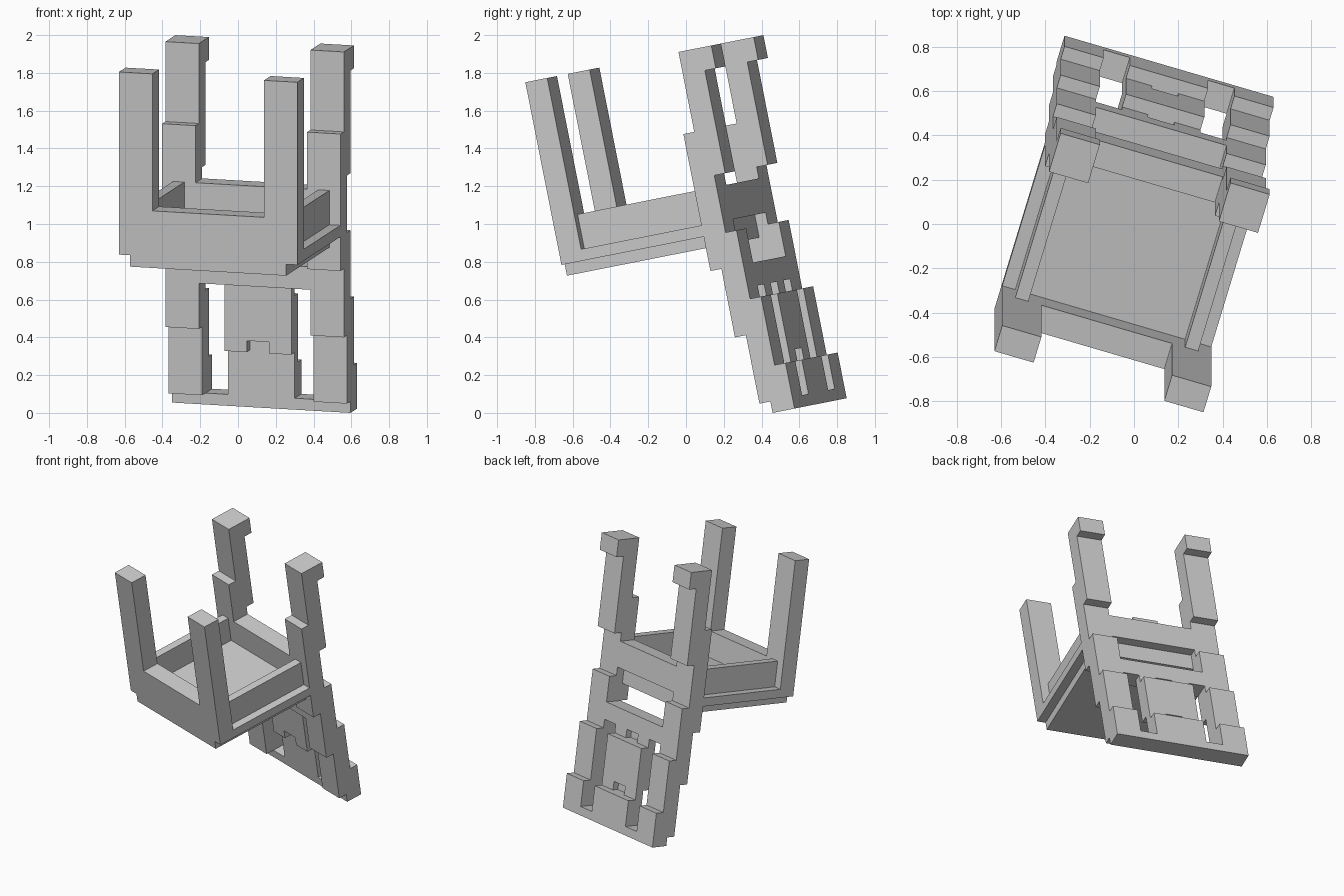
import bpy, bmesh
from math import radians
from mathutils import Matrix, Vector

if "Cube" in bpy.data.objects:
    bpy.data.objects.remove(bpy.data.objects["Cube"])

S = 0.0616                      # grid unit of the blocky chair
# grid axes: u = width (0..16), v = depth (front negative), w = height
ROT = Matrix.Rotation(radians(11.2), 4, 'X') @ Matrix.Rotation(radians(-16.6), 4, 'Z')
parts = []


def prism(name, outline, a, b, axis='u'):
    """Extrude an outline along u (points are v, w) or along v (points are u, w)."""
    bm = bmesh.new()
    ends = []
    for t in (a, b):
        pts = [(t, p, q) if axis == 'u' else (p, t, q) for p, q in outline]
        ends.append([bm.verts.new(Vector(p) * S) for p in pts])
    n = len(outline)
    bm.faces.new(ends[0])
    bm.faces.new(ends[1])
    for i in range(n):
        j = (i + 1) % n
        bm.faces.new((ends[0][i], ends[0][j], ends[1][j], ends[1][i]))
    bmesh.ops.recalc_face_normals(bm, faces=bm.faces)
    bm.transform(ROT)
    me = bpy.data.meshes.new(name)
    bm.to_mesh(me)
    bm.free()
    ob = bpy.data.objects.new(name, me)
    bpy.context.collection.objects.link(ob)
    parts.append(ob)


def box(name, u, v, w):
    prism(name, [(v[0], w[0]), (v[1], w[0]), (v[1], w[1]), (v[0], w[1])], *u)


# stepped rear posts, from backrest tip to rear feet
post = [(3, 0), (3, 1), (2, 1), (2, 7), (1, 7), (1, 13), (0, 13), (0, 25), (1, 25), (1, 32),
        (4, 32), (4, 30), (3, 30), (3, 21), (2, 21), (2, 16), (3, 16), (3, 10),
        (4, 10), (4, 4), (5, 4), (5, 0)]
for side, u in (("left", 0), ("right", 13)):
    prism("rear_post_" + side, post, u, u + 3)

# front legs joined by the front rail
prism("front_legs", [(0, 16), (16, 16), (16, 32), (13, 32), (13, 20), (3, 20), (3, 32), (0, 32)],
      -13, -11, axis='v')

# seat boards and side rails
box("seat_top", (1, 15), (-13, 1), (15, 16))
box("seat_board", (0, 16), (-11, 0), (16, 17))
box("seat_board_end", (3, 13), (0, 1), (16, 17))
for side, u in (("left", 1), ("right", 14)):
    box("side_rail_" + side, (u, u + 1), (-11, 0), (17, 20))

# crossbars between the rear posts
box("rear_rail", (3, 13), (0, 2), (17, 20))
box("backrest_rail", (3, 13), (1, 3), (11, 13))
box("backrest_end", (3, 13), (3, 5), (0, 1))

# stepped centre panel of the backrest, with small notches in its middle strip
strip = [(3, 1), (3, 5), (2, 5), (2, 11), (3, 11), (3, 10), (4, 10), (4, 4), (5, 4), (5, 1)]
notched = [(3, 1), (3, 6), (2, 6), (2, 11), (2.3, 11), (2.3, 10), (4, 10), (4, 5),
           (3.3, 5), (3.3, 4), (5, 4), (5, 1)]
for name, outline, u in (("left", strip, 5), ("middle", notched, 7), ("right", strip, 9)):
    prism("back_panel_" + name, outline, u, u + 2)

# centre the chair and stand it on the ground
pts = [v.co for ob in parts for v in ob.data.vertices]
lo = Vector([min(p[i] for p in pts) for i in range(3)])
hi = Vector([max(p[i] for p in pts) for i in range(3)])
shift = Matrix.Translation((-(lo.x + hi.x) / 2, -(lo.y + hi.y) / 2, -lo.z))
for ob in parts:
    ob.data.transform(shift)
